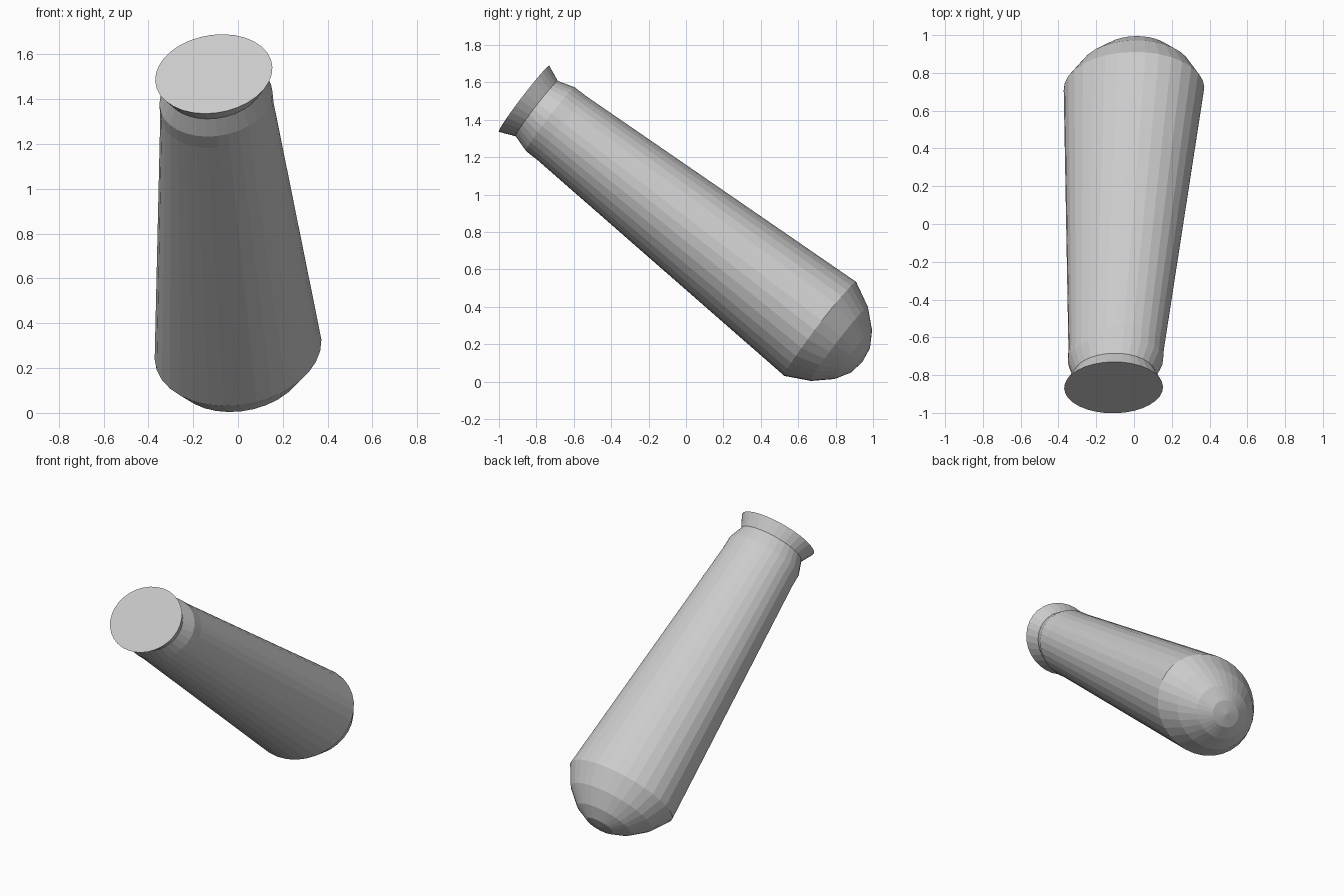
import bpy, bmesh, math
from mathutils import Vector, Matrix

if "Cube" in bpy.data.objects:
    bpy.data.objects.remove(bpy.data.objects["Cube"])

SIDES = 32
# profile: (distance along axis from the widest ring, relative radius)
PROFILE = [(-0.273, 0.265), (-0.224, 0.52), (-0.13, 0.79), (0, 1.0),
           (1.748, 0.68), (1.83, 0.678), (1.922, 0.588), (2.008, 0.703)]
TIP = -0.287
HALF_A, HALF_B = 0.377, 0.312      # oval cross-section
TWIST = math.radians(15.4)

bm = bmesh.new()
rings = []
for h, r in PROFILE:
    rings.append([bm.verts.new((HALF_A * r * math.cos(2 * math.pi * i / SIDES),
                                HALF_B * r * math.sin(2 * math.pi * i / SIDES), h))
                  for i in range(SIDES)])

# side walls
for lo, hi in zip(rings, rings[1:]):
    for i in range(SIDES):
        j = (i + 1) % SIDES
        bm.faces.new((lo[i], lo[j], hi[j], hi[i]))

# rounded tip and flat end
tip = bm.verts.new((0, 0, TIP))
for i in range(SIDES):
    bm.faces.new((tip, rings[0][(i + 1) % SIDES], rings[0][i]))
bm.faces.new(rings[-1])
bmesh.ops.recalc_face_normals(bm, faces=bm.faces)

# lean the body along its axis
start = Vector((0, 0.7175, 0.2825))
d = (Vector((-0.108, -0.865, 1.512)) - start).normalized()
u = (Vector((1, 0, 0)) - d * d.x).normalized()
v = d.cross(u)
basis = Matrix((u, v, d)).transposed().to_4x4()
bm.transform(Matrix.Translation(start) @ basis @ Matrix.Rotation(TWIST, 4, 'Z'))

mesh = bpy.data.meshes.new("tapered_handle")
bm.to_mesh(mesh)
bm.free()
obj = bpy.data.objects.new("tapered_handle", mesh)
bpy.context.collection.objects.link(obj)
